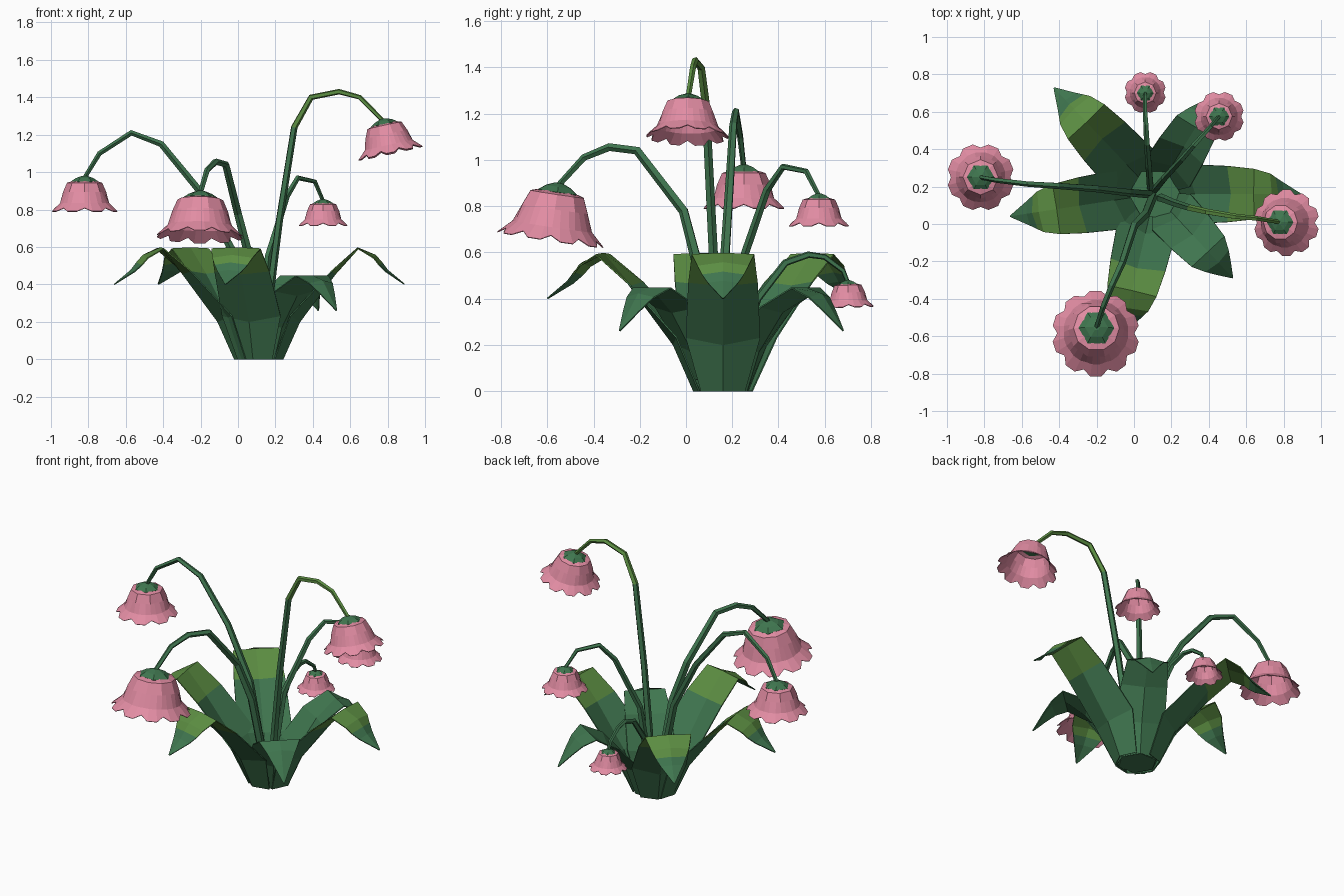
import bpy, math
from mathutils import Vector, Matrix

if "Cube" in bpy.data.objects:
    bpy.data.objects.remove(bpy.data.objects["Cube"])

def material(name, rgb):
    m = bpy.data.materials.new(name)
    m.diffuse_color = (*rgb, 1)
    m.use_nodes = True
    m.node_tree.nodes["Principled BSDF"].inputs["Base Color"].default_value = m.diffuse_color
    return m

GREEN = material("leaf_green", (0.05, 0.18, 0.078))
LIGHT = material("light_green", (0.107, 0.27, 0.055))
PINK = material("petal_pink", (0.76, 0.264, 0.367))
BASE = Vector((0.11, 0.16, 0))

def build(name, verts, faces, mats, rule=None, thick=0):
    me = bpy.data.meshes.new(name)
    me.from_pydata(verts, [], faces)
    for m in mats:
        me.materials.append(m)
    if rule:
        for p in me.polygons:
            p.material_index = rule(p)
    ob = bpy.data.objects.new(name, me)
    bpy.context.collection.objects.link(ob)
    if thick:
        s = ob.modifiers.new("thickness", 'SOLIDIFY')
        s.thickness = thick
        s.offset = 0
    return ob

def bridge(rows, n, closed=True):
    return [(r * n + i, r * n + (i + 1) % n, (r + 1) * n + (i + 1) % n, (r + 1) * n + i)
            for r in range(rows - 1) for i in range(n if closed else n - 1)]

# Leaves: keel profile (radius, height, half width, edge lift); a channel below, a ridge past the bend
BIG = [(0.13, 0, .095, .05), (0.22, .2, .16, .06), (0.41, .455, .15, .025), (0.53, .595, .135, -.006),
       (0.625, .555, .11, -.018), (0.66, .515, .09, -.02), (0.69, .475, .065, -.012), (0.78, .40, .003, 0)]
SMALL = [(0.12, 0, .085, .05), (0.18, .17, .14, .055), (0.30, .34, .135, .035),
         (0.42, .445, .12, .0), (0.50, .42, .085, -.02), (0.55, .35, .05, -.01), (0.61, .26, .003, 0)]

def leaf(name, tip, prof, light_rows):
    d = Vector((tip[0], tip[1], 0)) - BASE
    d.normalize()
    side = Vector((-d.y, d.x, 0))
    verts = []
    for i, (r, z, w, lift) in enumerate(prof):
        a, b = prof[max(i - 1, 0)], prof[min(i + 1, len(prof) - 1)]
        t = Vector((b[0] - a[0], b[1] - a[1])).normalized()
        keel = BASE + d * r + Vector((0, 0, z))
        up = (d * -t.y + Vector((0, 0, t.x if i else 0))) * lift
        verts += [keel + up - side * w, keel, keel + up + side * w]
    build(name, verts, bridge(len(prof), 3, False), [GREEN, LIGHT],
          lambda p: int(p.index // 2 in light_rows), 0.006)

# large leaves have a lighter bend
for name, tip in (("leaf_back_left", (-.42, .72)), ("leaf_left", (-.67, .04)),
                  ("leaf_front", (-.07, -.61)), ("leaf_right", (.88, .16))):
    leaf(name, tip, BIG, (2, 3, 4))
for name, tip in (("leaf_front_right", (.52, -.28)), ("leaf_back_right", (.43, .68))):
    leaf(name, tip, SMALL, ())

# Root cup closing the bottom
ring = [BASE + Vector((r * math.cos(k * math.pi / 3), r * math.sin(k * math.pi / 3), z))
        for r, z in ((.115, 0), (.14, .05)) for k in range(6)]
build("root_cup", ring, bridge(2, 6) + [tuple(range(5, -1, -1)), tuple(range(6, 12))], [GREEN])

# Stems: tapering five-sided tubes
def stem(name, pts, r0, r1, light_z):
    pts = [Vector(p) for p in pts]
    n, k = len(pts), 5
    flat = pts[-1] - pts[0]
    side = Vector((-flat.y, flat.x, 0)).normalized()
    verts = []
    for i, p in enumerate(pts):
        t = (pts[min(i + 1, n - 1)] - pts[max(i - 1, 0)]).normalized()
        s = (side - t * side.dot(t)).normalized()
        b = t.cross(s)
        r = r0 + (r1 - r0) * i / (n - 1)
        for j in range(k):
            a = 2 * math.pi * j / k
            verts.append(p + (s * math.cos(a) + b * math.sin(a)) * r)
    build(name, verts, bridge(n, k) + [tuple(range(k - 1, -1, -1)), tuple(range((n - 1) * k, n * k))],
          [GREEN, LIGHT], lambda p: int(p.center.z > light_z))

# Hanging bells: flat-panelled scalloped skirt plus six-sided calyx
def flower(name, top, size, axis, petals):
    down = Vector(axis).normalized()
    rot = Vector((0, 0, -1)).rotation_difference(down).to_matrix().to_4x4()
    M = Matrix.Translation(top) @ rot
    n = petals * 3
    # radius, drop, valley radius change, valley rise
    prof = [(.30, .15, 0, 0), (.53, .22, 0, 0), (.65, .50, 0, 0), (.76, .84, -.02, 0), (1.02, 1.09, -.12, .10)]
    verts = []
    for r, dz, inset, rise in prof:
        for i in range(n):
            valley = i % 3 == 0
            a = 2 * math.pi * (i + (0, -.1, .1)[i % 3]) / n
            rr = r
            if valley:
                rr = r + inset
            elif inset == 0:
                # upper rows are plain polygons cornered at the valleys
                half = math.pi / petals
                rr = r * math.cos(half) / math.cos(a % (2 * half) - half)
            verts.append(M @ Vector((rr * size * math.cos(a), rr * size * math.sin(a),
                                     -(dz - (rise if valley else 0)) * size)))
    build(name + "_petals", verts, bridge(len(prof), n) + [tuple(range(n))], [PINK], None, 0.004)
    cal = []
    for r, dz in ((.08, .0), (.27, .07), (.42, .17), (.40, .21)):
        for i in range(6):
            a = math.pi * i / 3
            cal.append(M @ Vector((r * size * math.cos(a), r * size * math.sin(a), -dz * size)))
    build(name + "_calyx", cal, bridge(4, 6) + [tuple(range(6)), tuple(range(23, 17, -1))], [GREEN])

PLANTS = {
    "left": ([(.09, .16, .02), (-.035, .17, .59), (-.205, .19, .90), (-.41, .205, 1.15), (-.57, .215, 1.21),
              (-.74, .235, 1.10), (-.82, .25, .97)], .175, (0, 0, -1), 8),
    "front": ([(.10, .15, .02), (.06, .05, .55), (0, -.01, .78), (-.065, -.21, 1.04), (-.12, -.33, 1.055),
               (-.165, -.44, 1.01), (-.20, -.55, .89)], .228, (-.02, -.15, -1), 10),
    "right": ([(.14, .14, .02), (.17, .13, .35), (.22, .11, .74), (.30, .085, 1.24), (.39, .065, 1.40),
               (.54, .04, 1.43), (.65, .03, 1.40), (.775, .01, 1.275)], .174, (.22, -.02, -1), 10),
    "back_right": ([(.11, .18, .02), (.16, .24, .55), (.26, .35, .87), (.32, .42, .97), (.41, .52, .95),
                    (.455, .575, .845)], .13, (0, 0, -1), 8),
    "back": ([(.09, .18, .02), (.08, .31, .40), (.07, .43, .555), (.065, .53, .59), (.06, .60, .58),
              (.06, .68, .52), (.06, .70, .47)], .108, (0, .03, -1), 8),
}
for name, (path, size, axis, petals) in PLANTS.items():
    thin = size / .18
    stem("stem_" + name, path, .014 + .010 * thin, .006 + .006 * thin, 1.3)
    flower("flower_" + name, Vector(path[-1]) + Vector((0, 0, .01)), size, axis, petals)
